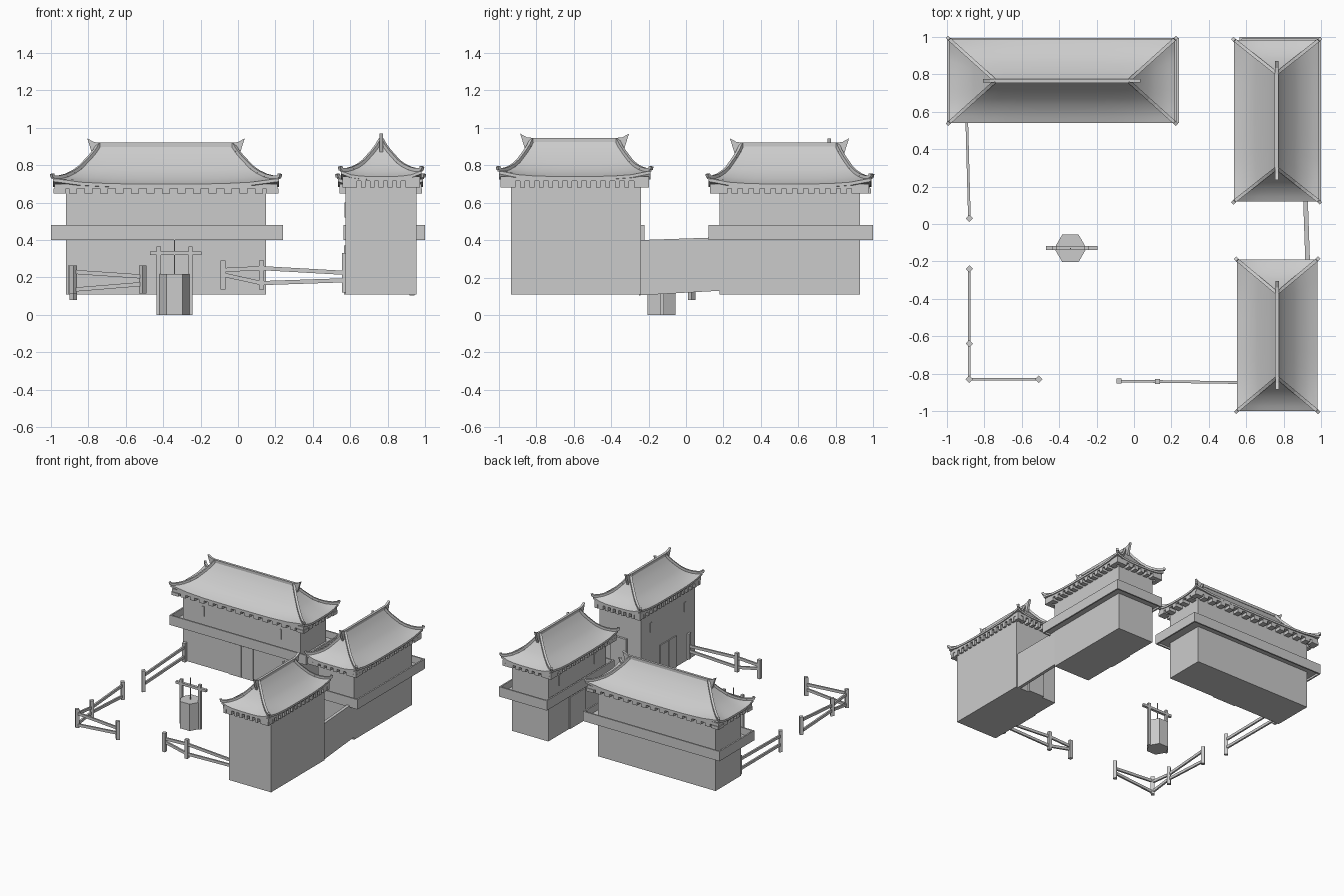
import bpy, bmesh, math
from mathutils import Vector, Matrix

if "Cube" in bpy.data.objects:
    bpy.data.objects.remove(bpy.data.objects["Cube"])


def finish(name, bm):
    bmesh.ops.recalc_face_normals(bm, faces=bm.faces[:])
    me = bpy.data.meshes.new(name)
    bm.to_mesh(me)
    bm.free()
    ob = bpy.data.objects.new(name, me)
    bpy.context.collection.objects.link(ob)
    return ob


def add_box(bm, x0, x1, y0, y1, z0, z1):
    m = Matrix.Translation(((x0 + x1) / 2, (y0 + y1) / 2, (z0 + z1) / 2))
    bmesh.ops.create_cube(bm, size=1, matrix=m @ Matrix.Diagonal((x1 - x0, y1 - y0, z1 - z0, 1)))


def add_beam(bm, p, q, w, h):
    # square-section bar between two points
    p, q = Vector(p), Vector(q)
    d = q - p
    side = d.cross(Vector((0, 0, 1))).normalized()
    up = side.cross(d).normalized()
    rot = Matrix((d.normalized(), side, up)).transposed().to_4x4()
    m = Matrix.Translation((p + q) / 2) @ rot @ Matrix.Diagonal((d.length, w, h, 1))
    bmesh.ops.create_cube(bm, size=1, matrix=m)


def boxes(name, *dims):
    bm = bmesh.new()
    for d in dims:
        add_box(bm, *d)
    return finish(name, bm)


PROFILE = [(0, 0), (.15, .06), (.29, .14), (.44, .25), (.58, .38), (.79, .65), (.9, .81), (1, 1)]


def roof(name, x0, x1, y0, y1, z0, z1, inset):
    cx, cy, hx, hy = (x0 + x1) / 2, (y0 + y1) / 2, (x1 - x0) / 2, (y1 - y0) / 2
    along_x = hx > hy
    rx, ry = (hx - inset, 0) if along_x else (0, hy - inset)
    n, flare = 8, .03

    def corner(s):
        return hx + (rx - hx) * s, hy + (ry - hy) * s

    # concave hipped surface with upturned corners
    bm = bmesh.new()
    rings = []
    for s, h in [(0, -.08)] + PROFILE:
        ax, ay = corner(s)
        ring = []
        for ca, cb in (((-1, -1), (1, -1)), ((1, -1), (1, 1)), ((1, 1), (-1, 1)), ((-1, 1), (-1, -1))):
            for i in range(n):
                f = i / n
                px, py = [a + (b - a) * f for a, b in zip(ca, cb)]
                lift = flare * abs(2 * f - 1) ** 4 * (1 - s) ** 3
                ring.append(bm.verts.new((cx + px * ax, cy + py * ay, z0 + (z1 - z0) * h + lift)))
        rings.append(ring)
    for a, b in zip(rings, rings[1:]):
        for i in range(4 * n):
            j = (i + 1) % (4 * n)
            bm.faces.new((a[i], a[j], b[j], b[i]))
    bm.faces.new(rings[0])
    bmesh.ops.remove_doubles(bm, verts=bm.verts[:], dist=.0005)
    ob = finish(name + "_roof", bm)
    bpy.ops.object.select_all(action='DESELECT')
    ob.select_set(True)
    bpy.context.view_layer.objects.active = ob
    bpy.ops.object.shade_smooth_by_angle(angle=math.radians(30))

    # ridge bar and curved hip ribs
    bm = bmesh.new()
    add_beam(bm, (cx - rx, cy - ry, z1), (cx + rx, cy + ry, z1), .02, .022)
    for sx in (-1, 1):
        for sy in (-1, 1):
            pts = []
            for s, h in PROFILE:
                ax, ay = corner(s)
                pts.append((cx + sx * ax, cy + sy * ay, z0 + (z1 - z0) * h + flare * (1 - s) ** 3 + .006))
            for p, q in zip(pts, pts[1:]):
                add_beam(bm, p, q, .018, .018)
            add_beam(bm, pts[0], Vector(pts[0]) + Vector((sx * .004, sy * .004, .018)), .018, .018)
    finish(name + "_roof_ribs", bm)

    # horn-shaped ridge ends
    bm = bmesh.new()
    r = rx + ry
    for sgn in (-1, 1):
        out = [(-.012, z1 - .02), (-.008, z1 + .01), (.03, z1 + .014), (.066, z1 + .034), (.055, z1), (.035, z1 - .065)]
        loops = []
        for t in (-.009, .009):
            loops.append([bm.verts.new((cx + sgn * (r + u), cy + t, z) if along_x else (cx + t, cy + sgn * (r + u), z))
                          for u, z in out])
        bm.faces.new(loops[0])
        bm.faces.new(loops[1])
        for i in range(6):
            j = (i + 1) % 6
            bm.faces.new((loops[0][i], loops[0][j], loops[1][j], loops[1][i]))
    finish(name + "_ridge_horns", bm)


def eaves(name, x0, x1, y0, y1, z0, zs, z1, step, w):
    # soffit slab carried on projecting rafter ends
    bm = bmesh.new()
    e = .008
    add_box(bm, x0 + e, x1 - e, y0 + e, y1 - e, zs, z1)
    for lo, hi, horizontal in ((x0, x1, True), (y0, y1, False)):
        k = round((hi - lo - .05) / step)
        for i in range(k + 1):
            c = lo + .025 + (hi - lo - .05) * i / k
            if horizontal:
                for a, b in ((y0 + e, y0 + .07), (y1 - .07, y1 - e)):
                    add_box(bm, c - w / 2, c + w / 2, a, b, z0, zs)
            else:
                for a, b in ((x0 + e, x0 + .07), (x1 - .07, x1 - e)):
                    add_box(bm, a, b, c - w / 2, c + w / 2, z0, zs)
    finish(name + "_eaves", bm)


def balcony(name, x0, x1, y0, y1):
    t = .012
    boxes(name + "_balcony", (x0, x1, y0, y0 + t, .40, .48), (x0, x1, y1 - t, y1, .40, .48),
          (x0, x0 + t, y0 + t, y1 - t, .40, .48), (x1 - t, x1, y0 + t, y1 - t, .40, .48),
          (x0 + t, x1 - t, y0 + t, y1 - t, .415, .425))


def openings(name, face, centre, spread, along_x):
    # double door and slit windows on one wall
    def put(a, b, z0, z1, d):
        return (a, b, face - d, face + .01, z0, z1) if along_x else (face - d, face + .01, a, b, z0, z1)
    c = centre
    boxes(name + "_door", put(c - .105, c - .002, .11, .37, .008), put(c + .002, c + .105, .11, .37, .008))
    boxes(name + "_windows", *[put(c + s * spread - .01, c + s * spread + .01, .52, .60, .005) for s in (-1, 1)])


# long hall at the back left
boxes("hall_body", (-.92, .15, .60, .93, .11, .685))
balcony("hall", -1.0, .24, .54, .995)
eaves("hall", -.99, .22, .54, .99, .65, .675, .70, .08, .045)
roof("hall", -.99, .22, .54, .99, .70, .91, .25)
openings("hall", .60, -.385, .35, True)

# side house at the back right
boxes("house_body", (.60, .93, .18, .93, .11, .685))
balcony("house", .565, 1.0, .12, 1.0)
eaves("house", .535, .99, .12, .985, .65, .675, .70, .06, .035)
roof("house", .535, .99, .12, .985, .70, .91, .18)
openings("house", .60, .555, .23, False)

# gate tower at the front right
boxes("tower_body", (.575, .955, -.935, -.24, .11, .725))
eaves("tower", .55, .98, -1.0, -.19, .68, .715, .74, .05, .025)
roof("tower", .55, .98, -1.0, -.19, .74, .935, .18)
openings("tower", .575, -.585, .22, False)
boxes("tower_back_door", (.70, .84, -.25, -.222, .11, .48))

# thin wall linking tower and house
bm = bmesh.new()
bmesh.ops.create_cube(bm, size=1)
for v in bm.verts:
    far = v.co.y > 0
    v.co = ((.915 if far else .93) + v.co.x * .025, .19 if far else -.25,
            (.13 if far else .105) if v.co.z < 0 else (.415 if far else .40))
finish("link_wall", bm)

# well: hexagonal drum, posts, crossbar and rope
bm = bmesh.new()
m = Matrix.Translation((-.34, -.13, .11)) @ Matrix.Rotation(math.pi / 6, 4, 'Z')
bmesh.ops.create_cone(bm, cap_ends=True, segments=6, radius1=.086, radius2=.086, depth=.22, matrix=m)
finish("well_drum", bm)
boxes("well_frame", (-.435, -.413, -.14, -.118, 0, .365), (-.265, -.243, -.14, -.118, 0, .365),
      (-.47, -.195, -.14, -.118, .32, .34))
boxes("well_rope", (-.343, -.337, -.133, -.127, .20, .40))


# fences: posts as (x, y, bottom, top, turn), rails tapering toward each other
def fence(name, posts, rails):
    bm = bmesh.new()
    for x, y, z0, z1, turn in posts:
        m = Matrix.Translation((x, y, (z0 + z1) / 2)) @ Matrix.Rotation(turn, 4, 'Z')
        bmesh.ops.create_cube(bm, size=1, matrix=m @ Matrix.Diagonal((.028, .028, z1 - z0, 1)))
    for a, b, ha, hb in rails:
        for za, zb in zip(ha, hb):
            add_beam(bm, (*posts[a][:2], za), (*posts[b][:2], zb), .014, .022)
    finish(name, bm)


D = math.pi / 4
fence("fence_back", [(-.88, .03, .08, .255, D), (-.895, .585, .11, .265, 0)],
      [(0, 1, (.21, .14), (.23, .15))])
fence("fence_corner", [(-.88, -.24, .12, .265, D), (-.88, -.64, .12, .265, D),
                       (-.88, -.83, .115, .265, D), (-.51, -.83, .115, .265, D)],
      [(0, 1, (.235, .145), (.205, .165)), (1, 2, (.205, .165), (.225, .14)), (2, 3, (.23, .135), (.205, .165))])
fence("fence_front", [(-.08, -.84, .135, .29, 0), (.125, -.842, .135, .29, 0), (.57, -.848, .12, .33, 0)],
      [(0, 1, (.24, .215), (.25, .17)), (1, 2, (.25, .17), (.225, .185))])
